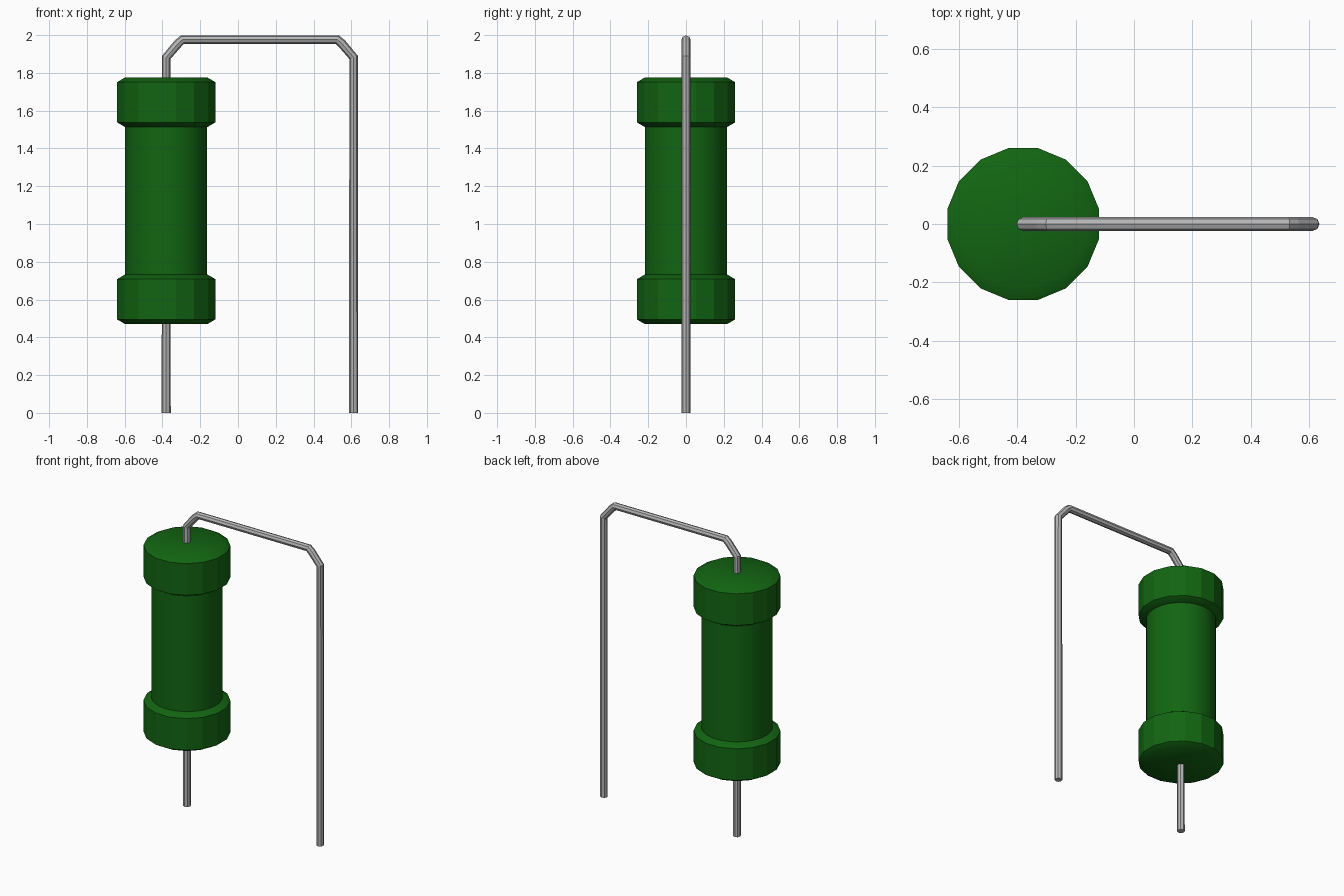
import bpy, bmesh, math

cube = bpy.data.objects.get("Cube")
if cube:
    bpy.data.objects.remove(cube, do_unlink=True)

AXIS_X = -0.38   # axis of the resistor body
WIRE_R = 0.024


def material(name, rgb):
    m = bpy.data.materials.new(name)
    m.use_nodes = True
    color = (*rgb, 1.0)
    m.diffuse_color = color
    m.node_tree.nodes["Principled BSDF"].inputs["Base Color"].default_value = color
    return m


GREEN = material("green coating", (0.006, 0.13, 0.006))
METAL = material("grey metal", (0.47, 0.47, 0.47))


def lathe(name, profile, sides, mat, smooth_walls):
    """Closed solid of revolution from (radius, z) points, bottom to top."""
    bm = bmesh.new()
    rings = []
    for r, z in profile:
        ring = []
        for i in range(sides):
            a = (i + 0.5) * 2 * math.pi / sides
            ring.append(bm.verts.new((r * math.cos(a), r * math.sin(a), z)))
        rings.append(ring)
    for low, high in zip(rings, rings[1:]):
        for i in range(sides):
            j = (i + 1) % sides
            f = bm.faces.new((low[i], low[j], high[j], high[i]))
            f.normal_update()
            # vertical walls may stay faceted, chamfers blend into the ends
            f.smooth = smooth_walls or abs(f.normal.z) > 0.1
    bm.faces.new(rings[0][::-1]).smooth = not smooth_walls
    bm.faces.new(rings[-1]).smooth = not smooth_walls
    mesh = bpy.data.meshes.new(name)
    bm.to_mesh(mesh)
    bm.free()
    mesh.materials.append(mat)
    obj = bpy.data.objects.new(name, mesh)
    obj.location.x = AXIS_X
    bpy.context.collection.objects.link(obj)
    return obj


# Slim middle barrel
lathe("body", [(0.218, 0.6), (0.218, 1.65)], 32, GREEN, True)

# Wider chamfered end caps
R = 0.265
for name, z in (("lower_cap", 0.47), ("upper_cap", 1.513)):
    lathe(name, [(0.222, z), (R, z + 0.025), (R, z + 0.238), (0.222, z + 0.263)],
          16, GREEN, False)

# Lead wire: through the body, over the top and down the other side
mid = 0.116
half_bend = [(0.496, 0.0), (0.496, 1.882), (0.434, 1.955), (0.41, 1.976)]
path = [(mid - x, z) for x, z in half_bend] + [(mid + x, z) for x, z in half_bend[::-1]]
curve = bpy.data.curves.new("lead_wire", "CURVE")
curve.dimensions = "3D"
curve.bevel_depth = WIRE_R
curve.bevel_resolution = 2
curve.use_fill_caps = True
spline = curve.splines.new("POLY")
spline.points.add(len(path) - 1)
for p, (x, z) in zip(spline.points, path):
    p.co = (x, 0, z, 1)
spline.use_smooth = False
curve.materials.append(METAL)
wire = bpy.data.objects.new("lead_wire", curve)
bpy.context.collection.objects.link(wire)
bpy.ops.object.select_all(action="DESELECT")
wire.select_set(True)
bpy.context.view_layer.objects.active = wire
bpy.ops.object.convert(target="MESH")
